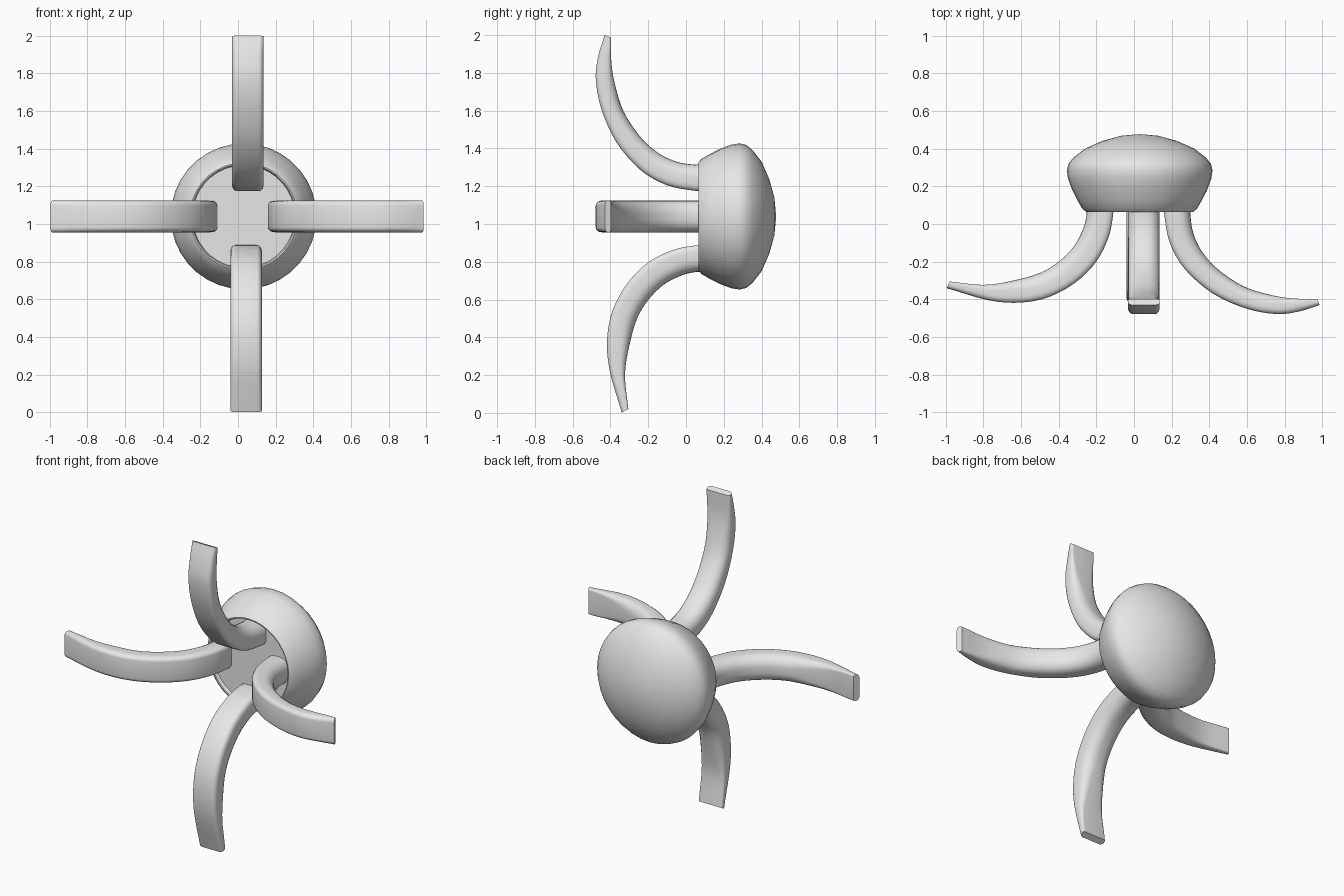
import bpy, bmesh, math
from mathutils import Vector

if "Cube" in bpy.data.objects:
    bpy.data.objects.remove(bpy.data.objects["Cube"])

grey = bpy.data.materials.new("plain grey")
grey.diffuse_color = (0.8, 0.8, 0.8, 1)
grey.use_nodes = True
grey.node_tree.nodes["Principled BSDF"].inputs["Base Color"].default_value = grey.diffuse_color


def finish(bm, name, angle):
    bmesh.ops.remove_doubles(bm, verts=bm.verts, dist=0.0005)
    bmesh.ops.recalc_face_normals(bm, faces=bm.faces)
    mesh = bpy.data.meshes.new(name)
    bm.to_mesh(mesh)
    bm.free()
    mesh.materials.append(grey)
    ob = bpy.data.objects.new(name, mesh)
    bpy.context.collection.objects.link(ob)
    bpy.ops.object.select_all(action='DESELECT')
    ob.select_set(True)
    bpy.context.view_layer.objects.active = ob
    bpy.ops.object.shade_smooth_by_angle(angle=math.radians(angle))


def loft(bm, rings, caps):
    vs = [[bm.verts.new(p) for p in r] for r in rings]
    n = len(vs[0])
    for a, b in zip(vs, vs[1:]):
        for i in range(n):
            j = (i + 1) % n
            bm.faces.new((a[i], a[j], b[j], b[i]))
    if caps:
        bm.faces.new(vs[0])
        bm.faces.new(vs[-1])


def smooth(pts, steps=4):
    """Catmull-Rom through the points."""
    p = [Vector(q) for q in pts]
    p = [2 * p[0] - p[1]] + p + [2 * p[-1] - p[-2]]
    out = []
    for a, b, c, d in zip(p, p[1:], p[2:], p[3:]):
        for k in range(steps):
            t = k / steps
            out.append(0.5 * (2 * b + (c - a) * t + (2 * a - 5 * b + 4 * c - d) * t * t
                              + (3 * b - a - 3 * c + d) * t ** 3))
    return out + [p[-2]]


# Domed hub: (radius, y) profile turned round the y axis, with a shallow recessed front
hub = [(0.0, 0.09), (0.272, 0.09), (0.278, 0.067), (0.285, 0.065), (0.305, 0.082), (0.33, 0.125),
       (0.358, 0.18), (0.38, 0.24), (0.387, 0.285), (0.378, 0.32), (0.352, 0.352),
       (0.29, 0.40), (0.2, 0.44), (0.1, 0.468), (0.0, 0.477)]
bm = bmesh.new()
N = 36
loft(bm, [[(0.03 + r * math.cos(2 * math.pi * i / N), y, 1.04 + r * math.sin(2 * math.pi * i / N))
           for i in range(N)] for r, y in hub if r > 0], True)
# Pull the small back cap to the dome's tip
back = max(bm.faces, key=lambda f: f.calc_center_median().y)
tip = bmesh.ops.poke(bm, faces=[back])["verts"][0]
tip.co.y = 0.477
finish(bm, "hub", 35)

# Leg side outlines as (distance outward, y): outer edge and inner edge
LONG = ([(.16, .1), (.162, .04), (.19, -.1), (.27, -.24), (.42, -.37), (.6, -.45), (.76, -.478), (.88, -.463), (.985, -.43)],
        [(.30, .1), (.30, .04), (.315, -.05), (.36, -.145), (.445, -.24), (.58, -.33), (.72, -.375), (.84, -.395), (.972, -.397)])
SHORT = ([(.11, .1), (.112, .04), (.135, -.07), (.2, -.2), (.31, -.31), (.45, -.387), (.6, -.417), (.77, -.405), (.995, -.34)],
         [(.25, .1), (.253, .04), (.272, -.03), (.32, -.12), (.40, -.2), (.5, -.26), (.65, -.302), (.80, -.323), (.977, -.305)])
HALF = 0.084


def corner(cx, cy, rx, ry, a0, n=5):
    return [(cx + rx * math.cos(math.radians(a0 + 90 * k / n)),
             cy + ry * math.sin(math.radians(a0 + 90 * k / n))) for k in range(n + 1)]


def leg(name, outline, direction, start):
    """Rounded bar whose inner side goes from round at the root to flat at the tip."""
    d, o = Vector(direction), Vector(start)
    side = d.cross(Vector((0, 1, 0)))
    outer, inner = smooth(outline[0]), smooth(outline[1])
    rings = []
    for k, (a, b) in enumerate(zip(outer, inner)):
        t = k / (len(outer) - 1)
        thick = (b - a).length
        fade = min(1, max(0, (0.95 - t) / 0.3))
        ri_x, ri_y = 0.012 + 0.055 * fade, min(0.012 + 0.055 * fade, thick * 0.48)
        ro_x, ro_y = 0.026, min(0.035, thick * 0.45)
        sec = (corner(HALF - ri_x, thick - ri_y, ri_x, ri_y, 0)
               + corner(-HALF + ri_x, thick - ri_y, ri_x, ri_y, 90)
               + corner(-HALF + ro_x, ro_y, ro_x, ro_y, 180)
               + corner(HALF - ro_x, ro_y, ro_x, ro_y, 270))
        ring = []
        for s, h in sec:
            q = a + (b - a) * (h / thick)
            ring.append(o + d * q.x + Vector((0, q.y, 0)) + side * s)
        rings.append(ring)
    bm = bmesh.new()
    loft(bm, rings, True)
    finish(bm, name, 35)


leg("right_leg", LONG, (1, 0, 0), (0, 0, 1.04))
leg("top_leg", LONG, (0, 0, 1), (0.052, 0, 1.015))
leg("left_leg", SHORT, (-1, 0, 0), (0, 0, 1.04))
leg("bottom_leg", SHORT, (0, 0, -1), (0.043, 0, 0.997))
